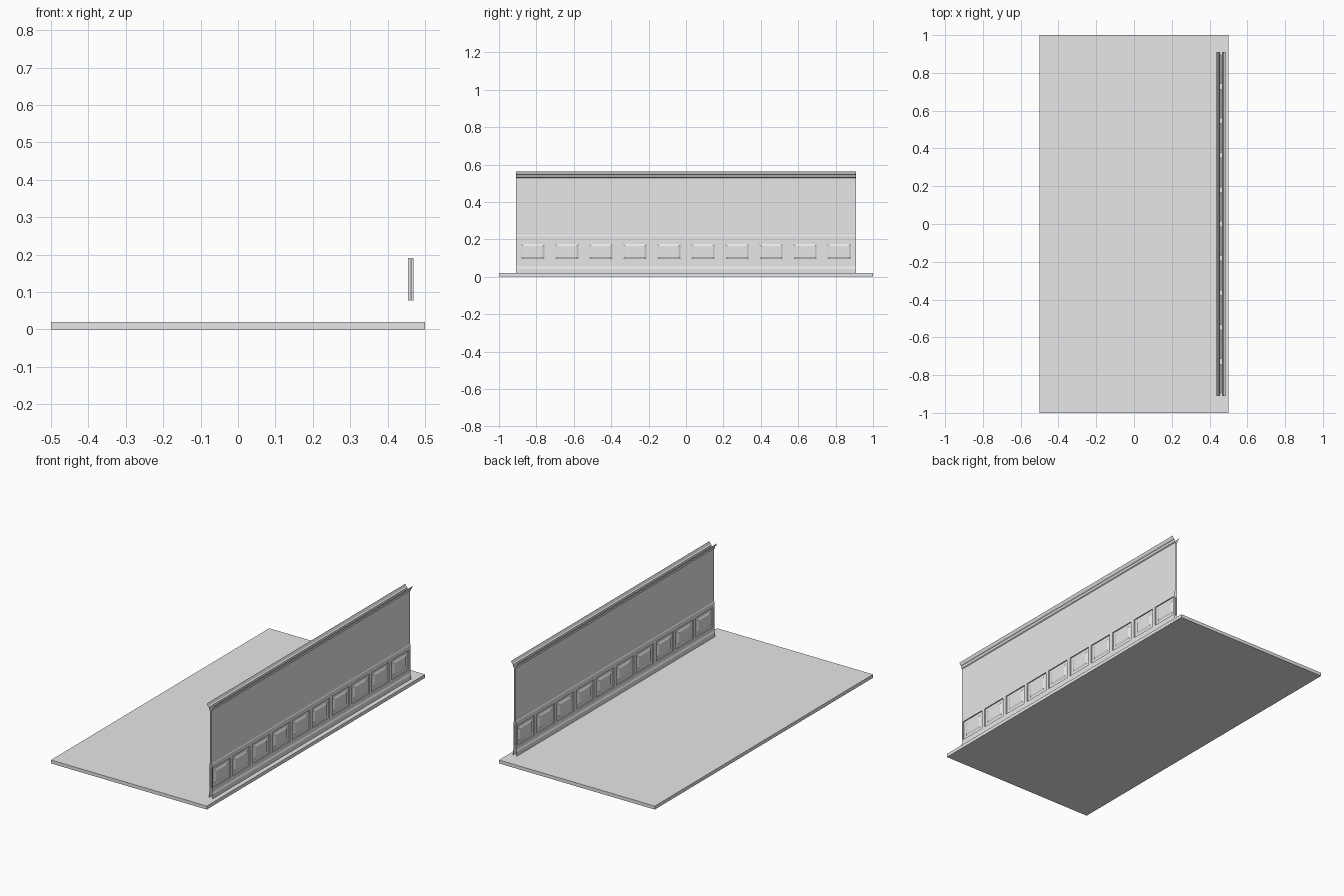
import bpy, bmesh
from mathutils import Vector

if "Cube" in bpy.data.objects:
    bpy.data.objects.remove(bpy.data.objects["Cube"], do_unlink=True)

grey = bpy.data.materials.new("light_grey")
grey.use_nodes = True
colour = (0.8, 0.8, 0.8, 1)
grey.diffuse_color = colour
grey.node_tree.nodes["Principled BSDF"].inputs["Base Color"].default_value = colour


def add_object(name, bm, location):
    mesh = bpy.data.meshes.new(name)
    bm.to_mesh(mesh)
    bm.free()
    mesh.materials.append(grey)
    ob = bpy.data.objects.new(name, mesh)
    ob.location = location
    bpy.context.collection.objects.link(ob)
    return ob


# Floor slab
bm = bmesh.new()
bmesh.ops.create_cube(bm, size=1)
bmesh.ops.scale(bm, vec=(1, 2, 0.02), verts=bm.verts)
add_object("floor_slab", bm, (0, 0, 0.01))

# Wall face profile: offset from the wall's middle plane, height
PANEL_LOW, PANEL_HIGH = 0.0775, 0.191
profile = [
    (0.012, 0.02), (0.012, 0.045), (0.0075, 0.055),        # skirting
    (0.0075, PANEL_LOW), (0.0075, PANEL_HIGH),             # panel band
    (0.0075, 0.217), (0.005, 0.222), (0.005, 0.528),       # ledge and plain wall
    (0.010, 0.532), (0.012, 0.545), (0.018, 0.549), (0.024, 0.564),  # crown
]

# Lengthwise cuts on either side of each panel
COUNT, HALF = 10, 0.91
cell = 2 * HALF / COUNT
cuts = [-HALF]
for i in range(COUNT):
    middle = -HALF + (i + 0.5) * cell
    cuts += [middle - 0.079, middle + 0.079]
cuts.append(HALF)

# Open-ended wall sheet swept along the profile
bm = bmesh.new()
rows = [[bm.verts.new((x, y, z)) for y in cuts] for x, z in profile]
panels = []
for r, (low, high) in enumerate(zip(rows, rows[1:])):
    if profile[r][1] == PANEL_LOW:
        for c in range(len(cuts) - 1):
            f = bm.faces.new((low[c], low[c + 1], high[c + 1], high[c]))
            if c % 2:
                panels.append(f)
    else:
        for c in range(len(cuts) - 1):
            bm.faces.new((low[c], low[c + 1], high[c + 1], high[c]))
bm.normal_update()

# Recessed panels with a bevelled raised field
panels = bmesh.ops.extrude_discrete_faces(bm, faces=panels)["faces"]
for f in panels:
    bmesh.ops.translate(bm, vec=Vector((-0.0065, 0, 0)), verts=f.verts)
bm.normal_update()
bmesh.ops.inset_individual(bm, faces=panels, thickness=0.024)
bmesh.ops.inset_individual(bm, faces=panels, thickness=0.014, depth=0.005)

# Second wall face mirrored about the middle plane
wall = add_object("panelled_wall", bm, (0.4615, 0, 0))
mirror = wall.modifiers.new("both_sides", "MIRROR")
mirror.use_mirror_merge = False
